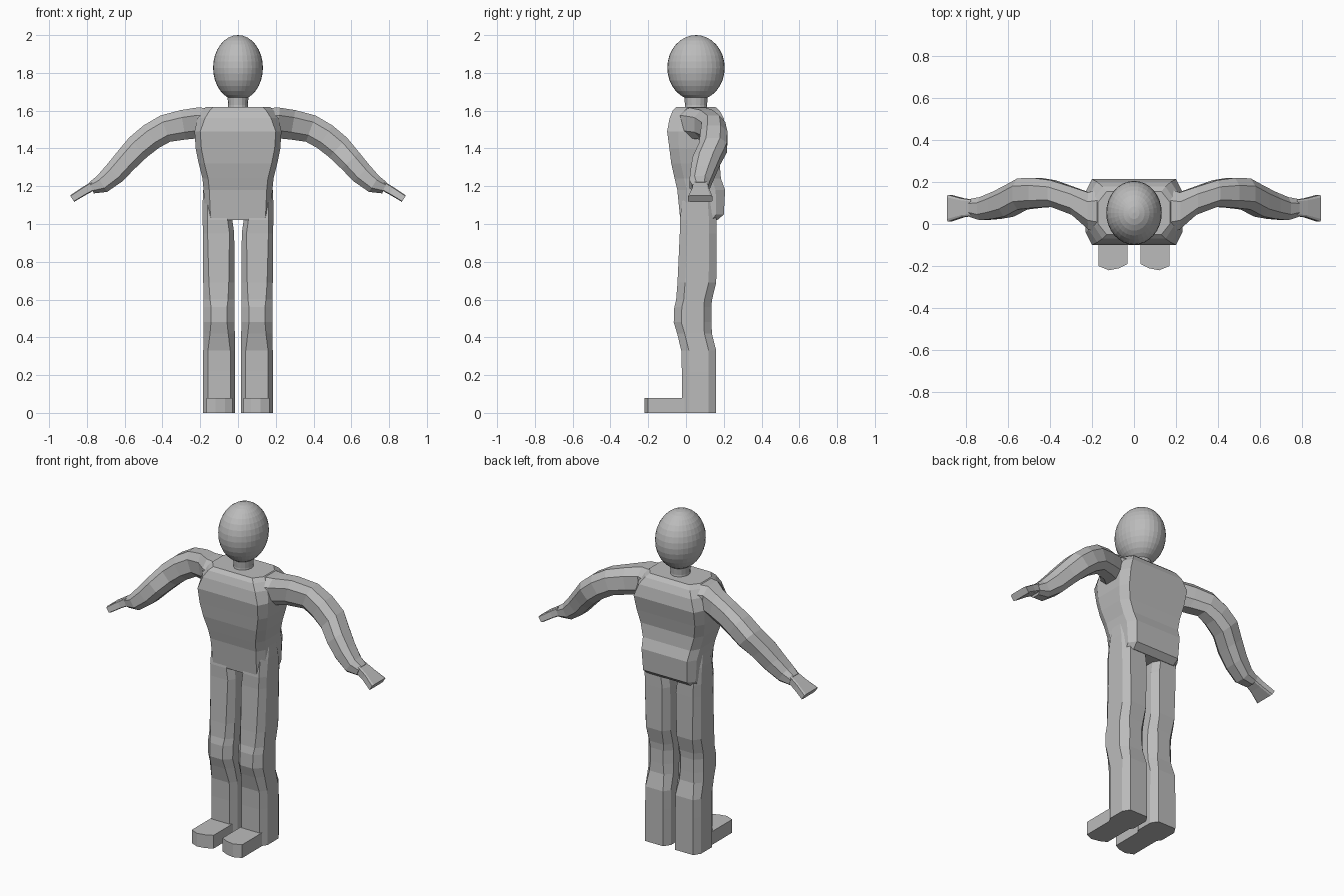
import bpy, bmesh, math
from mathutils import Vector

grey = bpy.data.materials.new("plain grey")
grey.diffuse_color = (0.5, 0.5, 0.5, 1)


def finish(bm, name):
    bmesh.ops.recalc_face_normals(bm, faces=bm.faces)
    me = bpy.data.meshes.new(name)
    bm.to_mesh(me)
    bm.free()
    me.materials.append(grey)
    ob = bpy.data.objects.new(name, me)
    bpy.context.collection.objects.link(ob)
    return ob


def loft(name, rings):
    """Skin a list of equal-length point rings and cap both ends."""
    bm = bmesh.new()
    vs = [[bm.verts.new(p) for p in ring] for ring in rings]
    n = len(vs[0])
    for a, b in zip(vs, vs[1:]):
        for i in range(n):
            j = (i + 1) % n
            bm.faces.new((a[i], a[j], b[j], b[i]))
    bm.faces.new(vs[0])
    bm.faces.new(vs[-1])
    return finish(bm, name)


def chamfered(x0, x1, y0, y1, cx, cy, z):
    """Rectangle with cut corners at height z."""
    return [(x0 + cx, y0, z), (x1 - cx, y0, z), (x1, y0 + cy, z), (x1, y1 - cy, z),
            (x1 - cx, y1, z), (x0 + cx, y1, z), (x0, y1 - cy, z), (x0, y0 + cy, z)]


def ellipsoid(name, centre, radii, segments=32, rings=16):
    bm = bmesh.new()
    bmesh.ops.create_uvsphere(bm, u_segments=segments, v_segments=rings, radius=1)
    for v in bm.verts:
        v.co = Vector(c + r * k for c, r, k in zip(centre, radii, v.co))
    return finish(bm, name)


# Head and neck
ellipsoid("head", (0, 0.053, 1.827), (0.132, 0.152, 0.173))
neck = []
for z, r in ((1.60, 0.055), (1.63, 0.052), (1.70, 0.058)):
    neck.append([(r * math.cos(t * math.pi / 8), 0.053 + 1.12 * r * math.sin(t * math.pi / 8), z)
                 for t in range(16)])
loft("neck", neck)

# Torso: z, half width, front y, back y, corner cut x, corner cut y
torso = [
    (1.02, 0.172, -0.030, 0.165, 0.03, 0.03),
    (1.05, 0.176, -0.033, 0.200, 0.03, 0.04),
    (1.18, 0.182, -0.046, 0.207, 0.03, 0.05),
    (1.24, 0.188, -0.060, 0.185, 0.03, 0.05),
    (1.32, 0.208, -0.078, 0.178, 0.03, 0.05),
    (1.40, 0.224, -0.088, 0.193, 0.03, 0.05),
    (1.49, 0.230, -0.100, 0.213, 0.03, 0.06),
    (1.56, 0.215, -0.087, 0.200, 0.04, 0.06),
    (1.60, 0.190, -0.070, 0.178, 0.04, 0.06),
    (1.62, 0.170, -0.050, 0.155, 0.04, 0.05),
]
loft("torso", [chamfered(-w, w, a, b, cx, cy, z) for z, w, a, b, cx, cy in torso])

# Legs: z, inner x, outer x, front y, back y, corner cut x
leg = [
    (0.00, 0.015, 0.185, -0.022, 0.160, 0.025),
    (0.22, 0.015, 0.185, -0.022, 0.160, 0.025),
    (0.33, 0.016, 0.184, -0.025, 0.160, 0.025),
    (0.42, 0.017, 0.183, -0.047, 0.137, 0.035),
    (0.48, 0.018, 0.183, -0.065, 0.135, 0.040),
    (0.56, 0.018, 0.183, -0.062, 0.134, 0.040),
    (0.60, 0.018, 0.183, -0.052, 0.138, 0.035),
    (0.69, 0.019, 0.184, -0.045, 0.160, 0.030),
    (0.95, 0.020, 0.186, -0.033, 0.162, 0.025),
    (1.02, 0.030, 0.187, -0.033, 0.162, 0.025),
    (1.12, 0.035, 0.187, -0.020, 0.155, 0.025),
    (1.22, 0.040, 0.182, 0.000, 0.135, 0.025),
]
foot = [(0.03, 0.0), (0.03, -0.19), (0.07, -0.21), (0.12, -0.22), (0.168, -0.20), (0.168, 0.0)]

# Arms: x, z, y, half thickness, half depth
arm = [
    (0.150, 1.535, 0.060, 0.080, 0.110),
    (0.215, 1.535, 0.062, 0.081, 0.088),
    (0.290, 1.525, 0.110, 0.079, 0.066),
    (0.385, 1.505, 0.145, 0.074, 0.063),
    (0.460, 1.462, 0.148, 0.072, 0.071),
    (0.530, 1.405, 0.143, 0.070, 0.074),
    (0.595, 1.335, 0.108, 0.064, 0.073),
    (0.655, 1.268, 0.088, 0.060, 0.064),
    (0.720, 1.212, 0.073, 0.050, 0.055),
    (0.775, 1.192, 0.076, 0.032, 0.043),
]
hand = [
    (0.765, 1.203, 0.077, 0.024, 0.038),
    (0.815, 1.174, 0.077, 0.022, 0.045),
    (0.878, 1.134, 0.075, 0.020, 0.064),
]


def limb_rings(path, side, cut):
    """Cut-corner rings set square to a path lying in the x-z plane."""
    rings = []
    for i, (x, z, y, h, d) in enumerate(path):
        p, q = path[max(i - 1, 0)], path[min(i + 1, len(path) - 1)]
        t = Vector((q[0] - p[0], q[1] - p[1])).normalized()
        shape = [(-1, cut), (-cut, 1), (cut, 1), (1, cut),
                 (1, -cut), (cut, -1), (-cut, -1), (-1, -cut)]
        rings.append([(side * (x - t.y * h * v), y + d * u, z + t.x * h * v) for u, v in shape])
    return rings


for side, label in ((-1, "right"), (1, "left")):
    rings = [chamfered(a, b, f, k, c, 0.04, z) for z, a, b, f, k, c in leg]
    loft(label + "_leg", [[(side * x, y, z) for x, y, z in r] for r in rings])
    loft(label + "_foot", [[(side * x, y, z) for x, y in foot] for z in (0.0, 0.08)])
    loft(label + "_arm", limb_rings(arm, side, 0.5))
    loft(label + "_hand", limb_rings(hand, side, 0.8))
